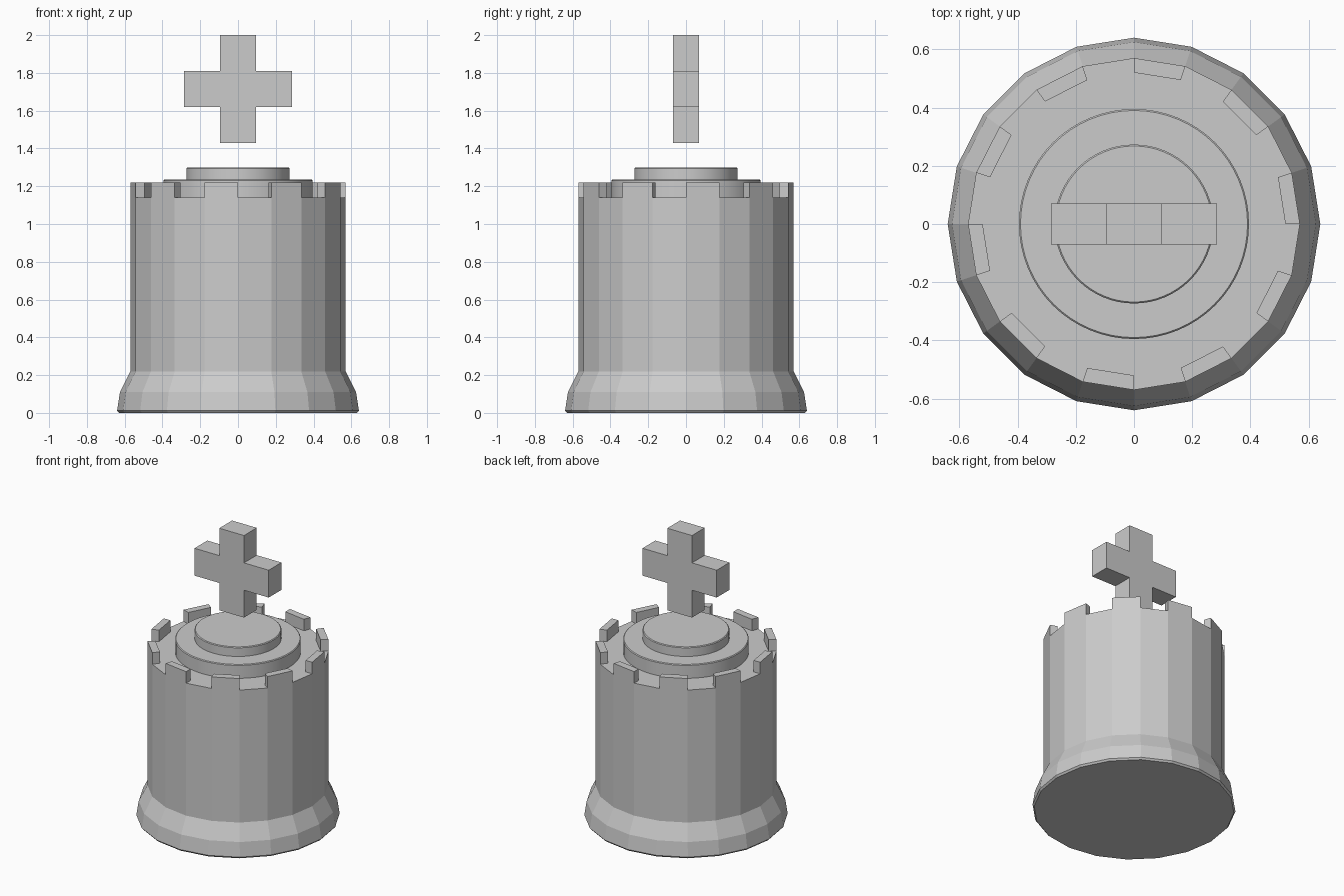
import bpy, bmesh
from math import cos, sin, tau, radians

cube = bpy.data.objects.get("Cube")
if cube:
    bpy.data.objects.remove(cube, do_unlink=True)


def make_object(name, bm):
    bmesh.ops.recalc_face_normals(bm, faces=bm.faces[:])
    mesh = bpy.data.meshes.new(name)
    bm.to_mesh(mesh)
    bm.free()
    obj = bpy.data.objects.new(name, mesh)
    bpy.context.collection.objects.link(obj)
    return obj


def lathe(profile, sides):
    """Spin (radius, height) points into capped rings; return mesh and face bands."""
    bm = bmesh.new()
    rings = [[bm.verts.new((r * cos(tau * i / sides), r * sin(tau * i / sides), z))
              for i in range(sides)] for r, z in profile]
    bands = []
    for low, high in zip(rings, rings[1:]):
        bands.append([bm.faces.new((low[i], low[(i + 1) % sides],
                                    high[(i + 1) % sides], high[i]))
                      for i in range(sides)])
    bm.faces.new(rings[0][::-1])
    bm.faces.new(rings[-1])
    return bm, bands


# Faceted tower with a flared foot
FLOOR, WALL_TOP = 1.14, 1.22
bm, bands = lathe([(0.63, 0), (0.64, 0.012), (0.625, 0.11), (0.57, 0.22),
                   (0.57, FLOOR), (0.52, FLOOR)], 20)

# Battlements raised from every second face of the rim
raised = bmesh.ops.extrude_discrete_faces(bm, faces=bands[-1][::2])["faces"]
for face in raised:
    rim = face.verts[:]
    old = [v.co.copy() for v in rim]
    for v in rim:
        v.co.z = WALL_TOP
    n = len(rim)
    base = [bm.verts.new(co) for co in old]
    for i in range(n):
        j = (i + 1) % n
        bm.faces.new((base[i], base[j], rim[j], rim[i]))
    bm.faces.new(base[::-1])
bmesh.ops.remove_doubles(bm, verts=bm.verts[:], dist=0.0001)
make_object("tower", bm)

# Stepped round lid
for name, radius, bottom, top in (("lower_disc", 0.395, FLOOR, 1.235),
                                  ("upper_disc", 0.273, 1.235, 1.3)):
    edge = 0.005
    bm, _ = lathe([(radius, bottom), (radius, top - edge), (radius - edge, top)], 64)
    disc = make_object(name, bm)
    bpy.ops.object.select_all(action="DESELECT")
    disc.select_set(True)
    bpy.context.view_layer.objects.active = disc
    bpy.ops.object.shade_smooth_by_angle(angle=radians(30))

# Floating cross, outlined arm by arm and extruded through its thickness
ARM, REACH, DEPTH, CENTRE = 0.095, 0.285, 0.07, 1.715
bm = bmesh.new()
outline = []
for c, s in ((1, 0), (0, 1), (-1, 0), (0, -1)):
    for x, z in ((REACH, -ARM), (REACH, ARM), (ARM, ARM)):
        outline.append(bm.verts.new((x * c - z * s, -DEPTH, CENTRE + x * s + z * c)))
front = bm.faces.new(outline)
extruded = bmesh.ops.extrude_face_region(bm, geom=[front], use_keep_orig=True)["geom"]
bmesh.ops.translate(bm, vec=(0, 2 * DEPTH, 0),
                    verts=[g for g in extruded if isinstance(g, bmesh.types.BMVert)])
make_object("cross", bm)
